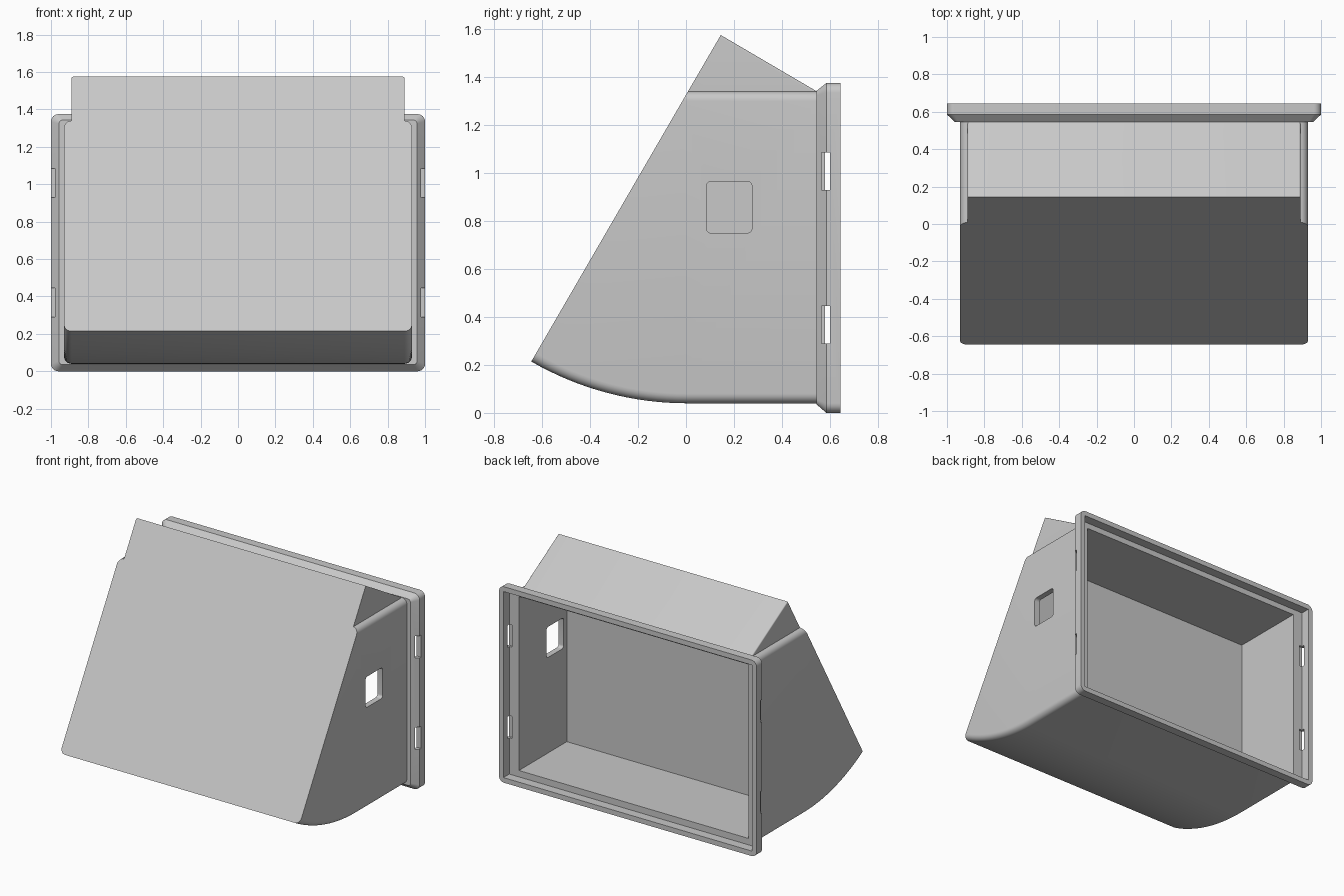
import bpy, bmesh
from math import sin, cos, pi, radians

cube = bpy.data.objects.get("Cube")
if cube:
    bpy.data.objects.remove(cube, do_unlink=True)

grey = bpy.data.materials.new("light_grey")
grey.use_nodes = True
GREY = (0.58, 0.58, 0.58, 1)
grey.diffuse_color = GREY
grey.node_tree.nodes["Principled BSDF"].inputs["Base Color"].default_value = GREY


def finish(name, bm):
    bmesh.ops.recalc_face_normals(bm, faces=bm.faces)
    mesh = bpy.data.meshes.new(name)
    bm.to_mesh(mesh)
    bm.free()
    mesh.materials.append(grey)
    ob = bpy.data.objects.new(name, mesh)
    bpy.context.collection.objects.link(ob)
    return ob


def loft(bm, rings):
    """Skin a solid through rings of equal length."""
    loops = [[bm.verts.new(p) for p in ring] for ring in rings]
    n = len(loops[0])
    for a, b in zip(loops, loops[1:]):
        for i in range(n):
            j = (i + 1) % n
            bm.faces.new((a[i], a[j], b[j], b[i]))
    bm.faces.new(loops[0][::-1])
    bm.faces.new(loops[-1])
    bmesh.ops.recalc_face_normals(bm, faces=bm.faces)


def side_prism(name, profile, half_width, radius, rounded):
    """Extrude a (y, z) profile across x and round the chosen side edges."""
    bm = bmesh.new()
    loft(bm, [[(x, y, z) for y, z in profile] for x in (-half_width, half_width)])
    edges = []
    for e in bm.edges:
        caps = [f for f in e.link_faces if abs(f.normal.x) > 0.9]
        walls = [f for f in e.link_faces if abs(f.normal.x) <= 0.9]
        if caps and walls and rounded(walls[0].normal):
            edges.append(e)
    bmesh.ops.bevel(bm, geom=edges, offset=radius, segments=6, profile=0.5,
                    affect='EDGES', clamp_overlap=True)
    return finish(name, bm)


def rounded_rect(u0, u1, v0, v1, r, steps=6):
    pts = []
    corners = ((u1 - r, v1 - r), (u0 + r, v1 - r), (u0 + r, v0 + r), (u1 - r, v0 + r))
    for k, (cu, cv) in enumerate(corners):
        for i in range(steps + 1):
            a = (k + i / steps) * pi / 2
            pts.append((cu + r * cos(a), cv + r * sin(a)))
    return pts


def box(name, x, y, z):
    bm = bmesh.new()
    loft(bm, [[(x[0], v, z[0]), (x[1], v, z[0]), (x[1], v, z[1]), (x[0], v, z[1])] for v in y])
    return finish(name, bm)


def combine(target, other, operation):
    other.hide_render = True
    mod = target.modifiers.new(operation.lower(), 'BOOLEAN')
    mod.object, mod.operation, mod.solver = other, operation, 'EXACT'
    bpy.context.view_layer.objects.active = target
    bpy.ops.object.modifier_apply(modifier=mod.name)
    bpy.data.objects.remove(other, do_unlink=True)


# Wedge body: curved underside, sloping front
TOP, BOTTOM, ARC = 1.34, 0.04, 1.3
profile = [(0.008, TOP), (0.59, TOP), (0.59, BOTTOM)]
for i in range(17):
    a = radians(30) * i / 16
    profile.append((0.005 - ARC * sin(a), BOTTOM + ARC * (1 - cos(a))))
housing = side_prism("housing", profile, 0.93, 0.04,
                     lambda n: n.z < -0.5 or n.z > 0.9)

# Rear flange with chamfered front edge
bm = bmesh.new()
rings = []
for y, w, z0, z1, r in ((0.545, 0.957, 0.035, 1.343, 0.02),
                        (0.585, 1.0, 0.0, 1.375, 0.04),
                        (0.645, 1.0, 0.0, 1.375, 0.04)):
    rings.append([(x, y, z) for x, z in rounded_rect(-w, w, z0, z1, r)])
loft(bm, rings)
combine(housing, finish("flange", bm), 'UNION')

# Stepped recess and box cavity open at the back
combine(housing, box("recess", (-0.965, 0.965), (0.58, 0.7), (0.035, 1.34)), 'DIFFERENCE')
combine(housing, box("cavity", (-0.89, 0.89), (0.05, 0.65), (0.08, 1.3)), 'DIFFERENCE')

# Clip slots through both flange sides
for side in (-1, 1):
    for z in (0.29, 0.93):
        xs = sorted((side * 0.945, side * 1.05))
        combine(housing, box("slot", xs, (0.565, 0.6), (z, z + 0.155)), 'DIFFERENCE')

# Cable window in the left wall only
bm = bmesh.new()
window = rounded_rect(0.085, 0.275, 0.75, 0.965, 0.02)
loft(bm, [[(x, y, z) for y, z in window] for x in (0.8, 1.0)])
combine(housing, finish("window", bm), 'DIFFERENCE')

# Raised hood continuing the sloping front
hood = side_prism("hood", [(0.008, TOP), (0.145, 1.575), (0.58, 1.32), (0.58, 1.31), (0.06, 1.31)],
                  0.89, 0.04, lambda n: n.z > 0.6 and n.y > 0.2)

for ob in (housing, hood):
    bpy.ops.object.select_all(action='DESELECT')
    ob.select_set(True)
    bpy.context.view_layer.objects.active = ob
    bpy.ops.object.shade_smooth_by_angle(angle=radians(30))
